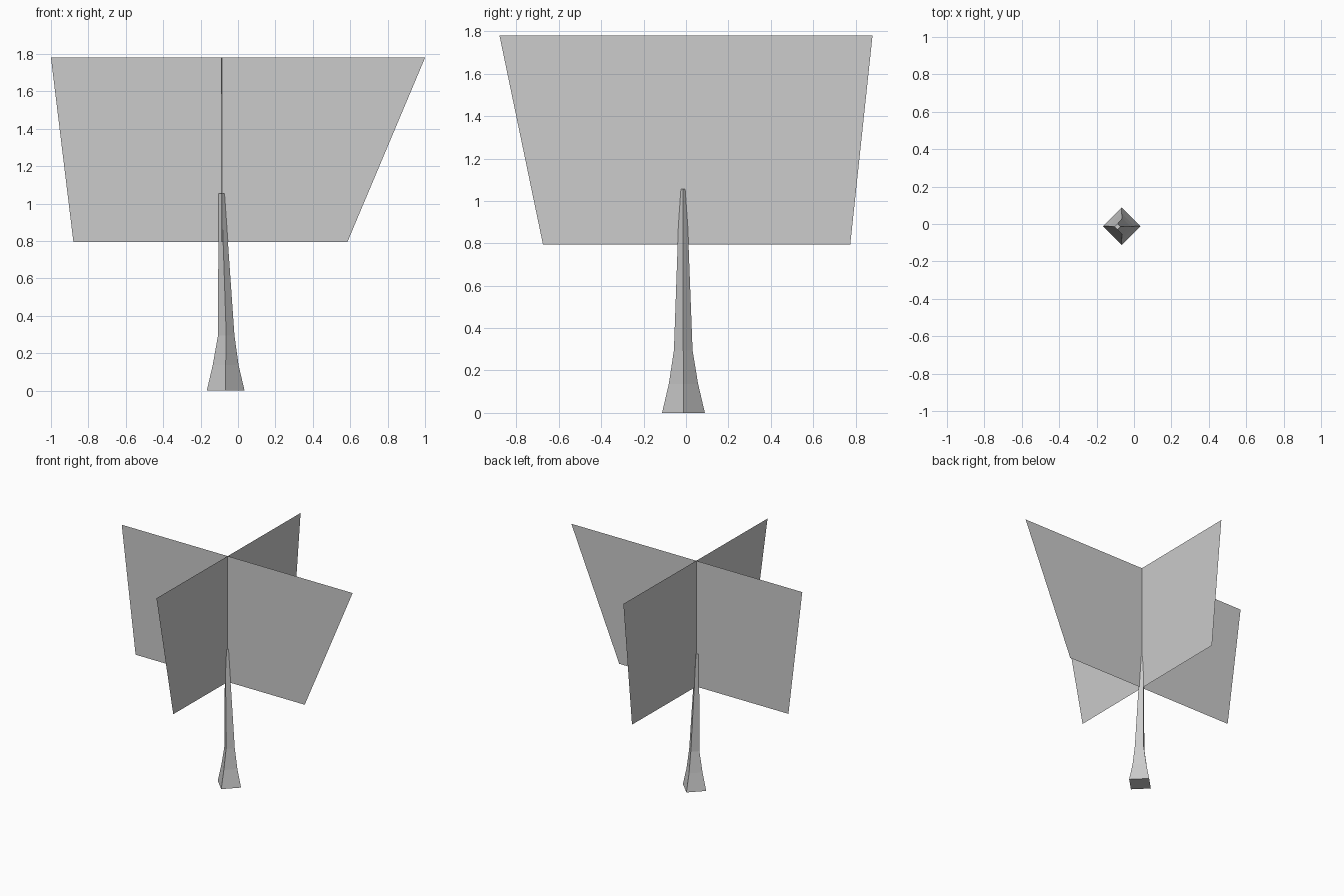
import bpy

if "Cube" in bpy.data.objects:
    bpy.data.objects.remove(bpy.data.objects["Cube"])

# One plain grey for the whole tree
grey = bpy.data.materials.new("plain_grey")
grey.diffuse_color = (0.6, 0.6, 0.6, 1)
grey.use_nodes = True
grey.node_tree.nodes["Principled BSDF"].inputs["Base Color"].default_value = grey.diffuse_color


def add_mesh(name, verts, faces):
    mesh = bpy.data.meshes.new(name)
    mesh.from_pydata(verts, [], faces)
    mesh.materials.append(grey)
    mesh.update()
    obj = bpy.data.objects.new(name, mesh)
    bpy.context.collection.objects.link(obj)
    return obj


# Trunk: four-sided diamond rings (centre x, centre y, height, radius)
rings = [(-0.066, -0.012, 0.0, 0.101),
         (-0.066, -0.012, 0.137, 0.069),
         (-0.063, -0.013, 0.295, 0.044),
         (-0.088, -0.014, 1.055, 0.016)]
corners = [(1, 0), (0, 1), (-1, 0), (0, -1)]
verts = [(cx + r * dx, cy + r * dy, z)
         for cx, cy, z, r in rings for dx, dy in corners]
faces = [(4 * k + i, 4 * k + (i + 1) % 4, 4 * k + 4 + (i + 1) % 4, 4 * k + 4 + i)
         for k in range(len(rings) - 1) for i in range(4)]
top = 4 * (len(rings) - 1)
faces += [(3, 2, 1, 0), tuple(range(top, top + 4))]
add_mesh("trunk", verts, faces)

# Foliage: two crossed upright cards, wider at the top
LOW, HIGH = 0.795, 1.78
add_mesh("foliage_card_wide",
         [(-0.88, -0.01, LOW), (0.585, -0.01, LOW),
          (1.0, -0.01, HIGH), (-1.0, -0.01, HIGH)], [(0, 1, 2, 3)])


def card_x(y):
    # the deep card is turned very slightly about the trunk
    return -0.082 + 0.009 * y


add_mesh("foliage_card_deep",
         [(card_x(y), y, z) for y, z in
          ((-0.675, LOW), (0.775, LOW), (0.88, HIGH), (-0.88, HIGH))],
         [(0, 1, 2, 3)])
